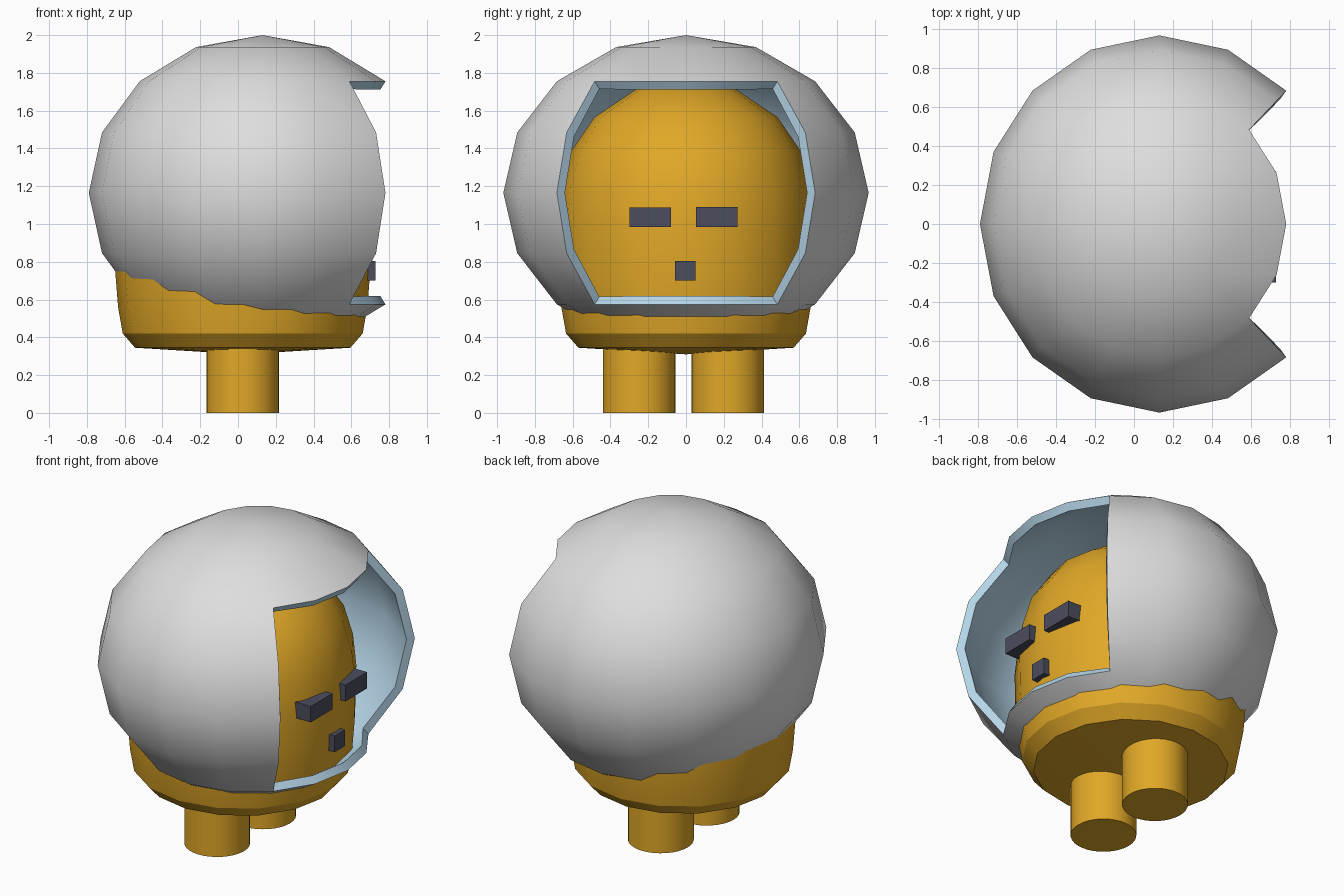
import bpy, bmesh, math
from mathutils import Matrix

if "Cube" in bpy.data.objects:
    bpy.data.objects.remove(bpy.data.objects["Cube"])


def material(name, rgb):
    m = bpy.data.materials.new(name)
    m.diffuse_color = (*rgb, 1)
    m.use_nodes = True
    m.node_tree.nodes["Principled BSDF"].inputs["Base Color"].default_value = m.diffuse_color
    return m


WHITE = material("helmet_white", (0.73, 0.73, 0.73))
BLUE = material("lining_blue", (0.46, 0.66, 0.80))
ORANGE = material("body_orange", (0.75, 0.39, 0.02))
DARK = material("face_dark", (0.072, 0.075, 0.11))


def make_object(name, bm, mats, angle=None):
    mesh = bpy.data.meshes.new(name)
    bm.to_mesh(mesh)
    bm.free()
    obj = bpy.data.objects.new(name, mesh)
    bpy.context.collection.objects.link(obj)
    for m in mats:
        mesh.materials.append(m)
    if angle:
        smooth(obj, angle)
    return obj


def select(obj):
    bpy.ops.object.select_all(action='DESELECT')
    obj.select_set(True)
    bpy.context.view_layer.objects.active = obj


def smooth(obj, degrees):
    select(obj)
    bpy.ops.object.shade_smooth_by_angle(angle=math.radians(degrees))


# Helmet: ellipsoid with a visor opening on +x, thickened inwards
bm = bmesh.new()
bmesh.ops.create_uvsphere(bm, u_segments=16, v_segments=8, radius=1)
opening = []
for f in bm.faces:
    c = f.calc_center_median()
    if abs(math.atan2(c.y, c.x)) < math.pi / 4 and abs(c.z) < 0.7:
        opening.append(f)
bmesh.ops.delete(bm, geom=opening, context='FACES')
bm.transform(Matrix.Translation((0.13, 0, 1.165)) @ Matrix.Diagonal((0.92, 0.967, 0.835, 1)))
helmet = make_object("helmet", bm, [WHITE, BLUE])
shell = helmet.modifiers.new("shell", 'SOLIDIFY')
shell.thickness = 0.052
shell.offset = -1
shell.material_offset = 1
shell.material_offset_rim = 1
select(helmet)
bpy.ops.object.convert(target='MESH')
smooth(helmet, 35)

# Body: lathed profile of radius and height
PROFILE = [(0.57, 0.345), (0.635, 0.42), (0.66, 0.56), (0.675, 0.75), (0.68, 1.0),
           (0.66, 1.2), (0.605, 1.39), (0.485, 1.565), (0.26, 1.715)]
SIDES = 16
CX = 0.025
bm = bmesh.new()
rings = []
for r, z in PROFILE:
    rings.append([bm.verts.new((CX + r * math.cos(2 * math.pi * i / SIDES),
                                r * math.sin(2 * math.pi * i / SIDES), z))
                  for i in range(SIDES)])
bottom = bm.verts.new((CX, 0, 0.31))
top = bm.verts.new((CX, 0, 1.765))
for i in range(SIDES):
    j = (i + 1) % SIDES
    for a, b in zip(rings, rings[1:]):
        bm.faces.new((a[i], a[j], b[j], b[i]))
    bm.faces.new((bottom, rings[0][j], rings[0][i]))
    bm.faces.new((top, rings[-1][i], rings[-1][j]))
make_object("body", bm, [ORANGE], 30)

# Legs
for name, y in (("right_leg", -0.247), ("left_leg", 0.22)):
    bm = bmesh.new()
    bmesh.ops.create_cone(bm, cap_ends=True, segments=32, radius1=0.192, radius2=0.192,
                          depth=0.42, matrix=Matrix.Translation((CX, y, 0.21)))
    make_object(name, bm, [ORANGE], 30)

# Eyes and mouth: blocks set into the face
for name, y0, y1, z0, z1 in (("right_eye", -0.30, -0.08, 0.985, 1.087),
                             ("left_eye", 0.053, 0.273, 0.985, 1.09),
                             ("mouth", -0.057, 0.05, 0.70, 0.805)):
    x0, x1 = 0.55, 0.728
    bm = bmesh.new()
    bmesh.ops.create_cube(bm, size=1, matrix=Matrix.Translation(
        ((x0 + x1) / 2, (y0 + y1) / 2, (z0 + z1) / 2))
        @ Matrix.Diagonal((x1 - x0, y1 - y0, z1 - z0, 1)))
    make_object(name, bm, [DARK])
